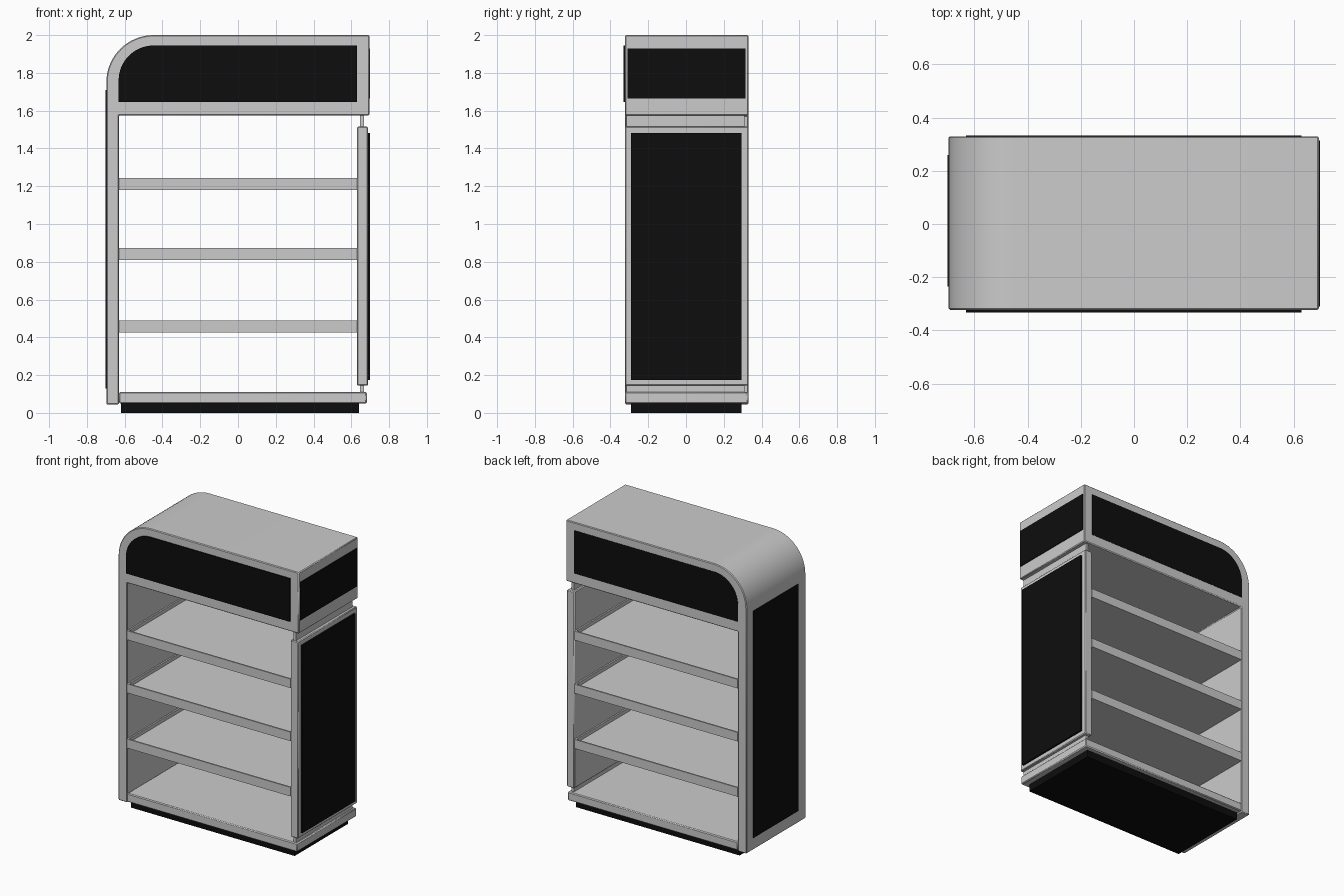
import bpy, bmesh, math
from mathutils import Vector

if "Cube" in bpy.data.objects:
    bpy.data.objects.remove(bpy.data.objects["Cube"])

black = bpy.data.materials.new("black_panel")
black.diffuse_color = (0.004, 0.004, 0.004, 1)
black.use_nodes = True
black.node_tree.nodes["Principled BSDF"].inputs["Base Color"].default_value = black.diffuse_color

Y0, Y1 = -0.323, 0.33   # front and back of the body


def finish(name, bm, bevel=0.0, mat=None):
    """Turn a bmesh into a named object, with optional soft edges and colour."""
    bmesh.ops.recalc_face_normals(bm, faces=bm.faces)
    lo = Vector([min(v.co[i] for v in bm.verts) for i in range(3)])
    hi = Vector([max(v.co[i] for v in bm.verts) for i in range(3)])
    centre = (lo + hi) / 2
    bmesh.ops.translate(bm, verts=bm.verts, vec=-centre)
    mesh = bpy.data.meshes.new(name)
    bm.to_mesh(mesh)
    bm.free()
    ob = bpy.data.objects.new(name, mesh)
    ob.location = centre
    bpy.context.collection.objects.link(ob)
    if mat:
        mesh.materials.append(mat)
    bpy.ops.object.select_all(action='DESELECT')
    ob.select_set(True)
    bpy.context.view_layer.objects.active = ob
    bpy.ops.object.shade_smooth_by_angle(angle=math.radians(30))
    if bevel:
        mod = ob.modifiers.new("soft_edges", 'BEVEL')
        mod.width = bevel
        mod.segments = 1
        mod.limit_method = 'ANGLE'
        mod.angle_limit = math.radians(40)
    return ob


def box_mesh(x, y, z):
    bm = bmesh.new()
    bmesh.ops.create_cube(bm, size=1)
    for v in bm.verts:
        v.co = [(a + b) / 2 + c * (b - a) for (a, b), c in zip((x, y, z), v.co)]
    return bm


def box(name, x, y, z, bevel=0.0, mat=None):
    return finish(name, box_mesh(x, y, z), bevel, mat)


def profile(name, points, y0, y1, bevel=0.0, mat=None):
    """Extrude an outline in the x-z plane from y0 to y1."""
    bm = bmesh.new()
    face = bm.faces.new([bm.verts.new((x, y0, z)) for x, z in points])
    new = bmesh.ops.extrude_face_region(bm, geom=[face])["geom"]
    verts = [g for g in new if isinstance(g, bmesh.types.BMVert)]
    bmesh.ops.translate(bm, verts=verts, vec=(0, y1 - y0, 0))
    return finish(name, bm, bevel, mat)


def corner(cx, cz, r, n=16):
    """Quarter circle from the left side up to the top."""
    angles = [math.pi - i * math.pi / 2 / n for i in range(n + 1)]
    return [(cx + r * math.cos(a), cz + r * math.sin(a)) for a in angles]


def shelf(name, z0, z1):
    """Tray with a thin raised rim."""
    bm = box_mesh((-0.63, 0.63), (Y0, Y1), (z0, z1))
    top = max(bm.faces, key=lambda f: f.calc_center_median().z)
    bmesh.ops.inset_region(bm, faces=[top], thickness=0.015)
    floor = bmesh.ops.extrude_discrete_faces(bm, faces=[top])["faces"][0]
    bmesh.ops.translate(bm, verts=floor.verts, vec=(0, 0, -0.025))
    return finish(name, bm)


# Left wall and header in one piece with a rounded corner
profile("frame", [(-0.697, 0.045)] + corner(-0.447, 1.75, 0.25)
        + [(0.695, 2.0), (0.695, 1.575), (-0.63, 1.575), (-0.63, 0.045)],
        Y0, Y1, 0.005)

# Header panels, front and back
sign = [(-0.632, 1.645)] + corner(-0.447, 1.76, 0.185) + [(0.63, 1.945), (0.63, 1.645)]
profile("front_header_panel", sign, -0.332, Y0, mat=black)
profile("back_header_panel", sign, Y1, 0.332, mat=black)
box("right_header_panel", (0.695, 0.7), (-0.31, 0.315), (1.665, 1.93), mat=black)

# Left wall panel
box("left_wall_panel", (-0.702, -0.697), (-0.235, 0.26), (0.13, 1.71), mat=black)

# Right wall with its panel and the narrow joints above and below
box("right_wall", (0.63, 0.688), (Y0, Y1), (0.145, 1.515), 0.005)
box("right_wall_panel", (0.688, 0.7), (-0.29, 0.295), (0.175, 1.482), mat=black)
for name, z in (("lower_joint", (0.11, 0.145)), ("upper_joint", (1.515, 1.575))):
    box(name, (0.647, 0.667), (-0.315, 0.31), z)

# Base and plinth
box("base", (-0.63, 0.682), (Y0, Y1), (0.05, 0.11), 0.006)
box("plinth", (-0.62, 0.64), (-0.29, 0.295), (0.0, 0.05), mat=black)

# Shelves
for i, z in enumerate((0.425, 0.81, 1.18)):
    shelf(f"shelf_{i + 1}", z, z + 0.063)
